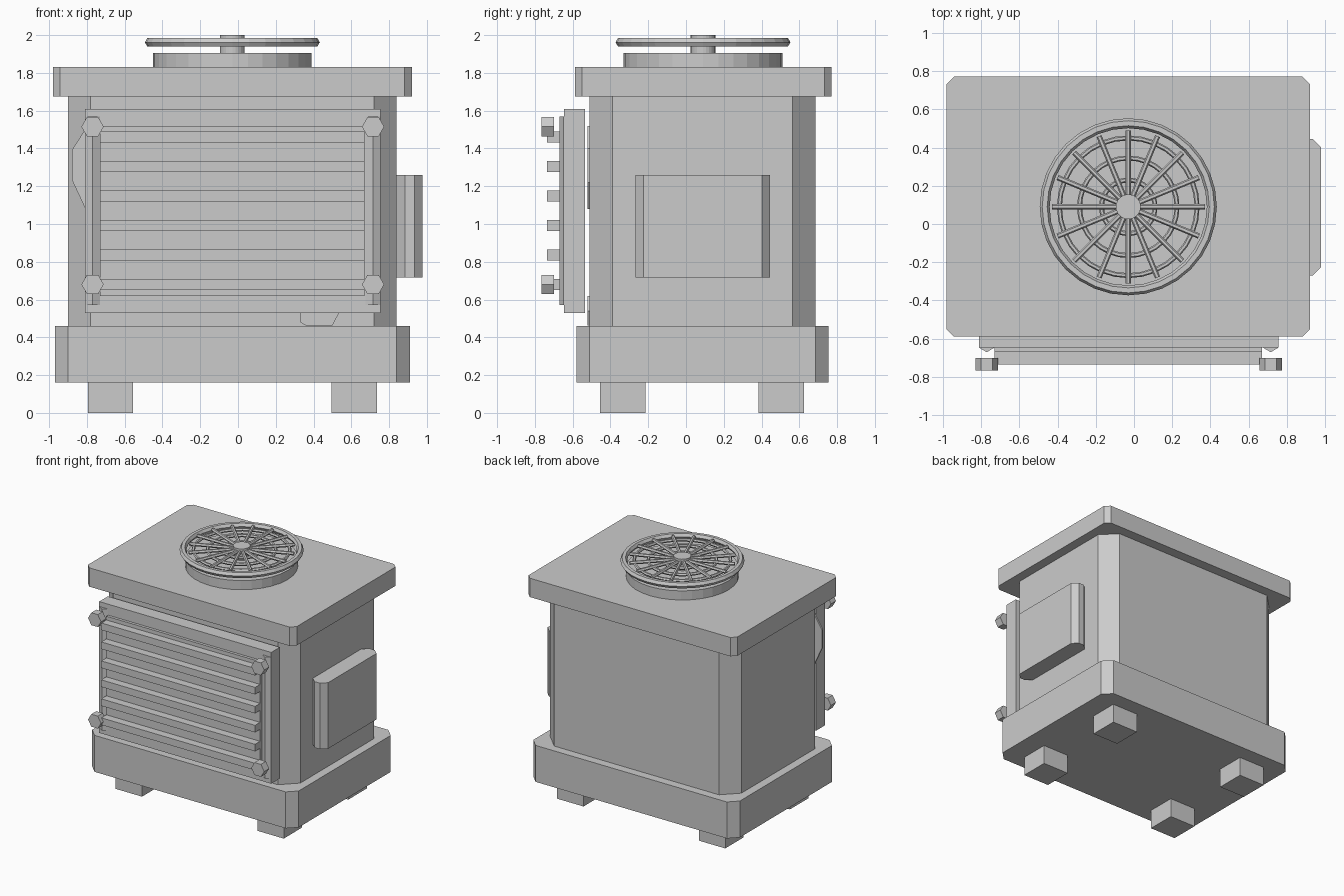
import bpy, bmesh, math
from mathutils import Matrix, Vector

if "Cube" in bpy.data.objects:
    bpy.data.objects.remove(bpy.data.objects["Cube"])


def finish(name, bm):
    bmesh.ops.recalc_face_normals(bm, faces=bm.faces)
    me = bpy.data.meshes.new(name)
    bm.to_mesh(me)
    bm.free()
    ob = bpy.data.objects.new(name, me)
    bpy.context.collection.objects.link(ob)
    return ob


def prism(name, pts, axis, lo, hi):
    """Extrude a 2D outline: axis 'z' uses (x, y), axis 'y' uses (x, z)."""
    bm = bmesh.new()
    place = (lambda p, h: (p[0], p[1], h)) if axis == 'z' else (lambda p, h: (p[0], h, p[1]))
    face = bm.faces.new([bm.verts.new(place(p, lo)) for p in pts])
    new = bmesh.ops.extrude_face_region(bm, geom=[face])["geom"]
    move = Vector(place((0, 0), hi - lo))
    bmesh.ops.translate(bm, vec=move, verts=[g for g in new if isinstance(g, bmesh.types.BMVert)])
    return finish(name, bm)


def block(name, x0, x1, y0, y1, z0, z1, c=0.0):
    """Box with optionally chamfered vertical edges."""
    if c:
        pts = [(x0 + c, y0), (x1 - c, y0), (x1, y0 + c), (x1, y1 - c),
               (x1 - c, y1), (x0 + c, y1), (x0, y1 - c), (x0, y0 + c)]
    else:
        pts = [(x0, y0), (x1, y0), (x1, y1), (x0, y1)]
    return prism(name, pts, 'z', z0, z1)


def ngon(cx, cy, r, n, turn=0.0):
    return [(cx + r * math.cos(turn + math.tau * i / n),
             cy + r * math.sin(turn + math.tau * i / n)) for i in range(n)]


def ring(name, r, minor, z, n=32, m=6):
    bm = bmesh.new()
    rows = []
    for i in range(n):
        a = math.tau * i / n
        rows.append([bm.verts.new((FX + (r + minor * math.cos(b)) * math.cos(a),
                                   FY + (r + minor * math.cos(b)) * math.sin(a),
                                   z + minor * math.sin(b)))
                     for b in (math.tau * j / m for j in range(m))])
    for i in range(n):
        for j in range(m):
            p, q, k = rows[i], rows[(i + 1) % n], (j + 1) % m
            bm.faces.new((p[j], q[j], q[k], p[k]))
    return finish(name, bm)


# Housing: base, body, lid
block("base_plinth", -0.97, 0.91, -0.58, 0.755, 0.16, 0.46, 0.07)
block("main_body", -0.90, 0.84, -0.51, 0.685, 0.44, 1.69, 0.12)
block("top_lid", -0.98, 0.92, -0.588, 0.77, 1.675, 1.83, 0.038)

# Feet
for x in (-0.675, 0.615):
    for y in (-0.335, 0.505):
        block("foot", x - 0.12, x + 0.12, y - 0.12, y + 0.12, 0, 0.17)

# Side box on the right
block("side_box", 0.84, 0.978, -0.268, 0.445, 0.717, 1.26, 0.043)

# Front grille: panel, backing, slats
block("grille_panel", -0.81, 0.755, -0.647, -0.535, 0.53, 1.61)
block("grille_backing", -0.73, 0.67, -0.67, -0.64, 0.62, 1.52)
for i in range(6):
    z = 0.68 + i * 0.156
    block("grille_slat", -0.73, 0.67, -0.735, -0.66, z - 0.029, z + 0.029)

# Vertical rods and hexagonal bolts
for x in (-0.77, 0.715):
    prism("grille_rod", ngon(x, -0.625, 0.045, 6, math.pi / 6), 'z', 0.57, 1.57)
    for z in (0.68, 1.515):
        prism("bolt", ngon(x, z, 0.059, 6), 'y', -0.765, -0.70)

# Thin worn patches on the front, mostly behind the grille
prism("upper_patch", [(-0.88, 1.235), (-0.88, 1.39), (-0.81, 1.50), (-0.66, 1.52),
                      (-0.55, 1.40), (-0.55, 1.22), (-0.66, 1.08), (-0.81, 1.085)], 'y', -0.522, -0.508)
prism("lower_patch", [(0.33, 0.48), (0.36, 0.462), (0.50, 0.462), (0.54, 0.54),
                      (0.50, 0.62), (0.36, 0.62), (0.33, 0.56)], 'y', -0.522, -0.508)

# Fan on the lid: collar, rim, inner rings, hub, spokes
FX, FY = -0.03, 0.09
prism("fan_collar", ngon(FX, FY, 0.42, 32), 'z', 1.82, 1.905)
ring("fan_rim", 0.437, 0.026, 1.962)
for r in (0.36, 0.255, 0.14):
    ring("fan_guard_ring", r, 0.013, 1.962)
prism("fan_hub", ngon(FX, FY, 0.065, 24), 'z', 1.90, 2.0)
for i in range(16):
    bm = bmesh.new()
    bmesh.ops.create_cone(bm, cap_ends=True, segments=6, radius1=0.014, radius2=0.014, depth=0.35,
                          matrix=Matrix.Translation((FX, FY, 1.972))
                          @ Matrix.Rotation(math.tau * i / 16, 4, 'Z')
                          @ Matrix.Translation((0.225, 0, 0))
                          @ Matrix.Rotation(math.pi / 2, 4, 'Y'))
    finish("fan_spoke", bm)
